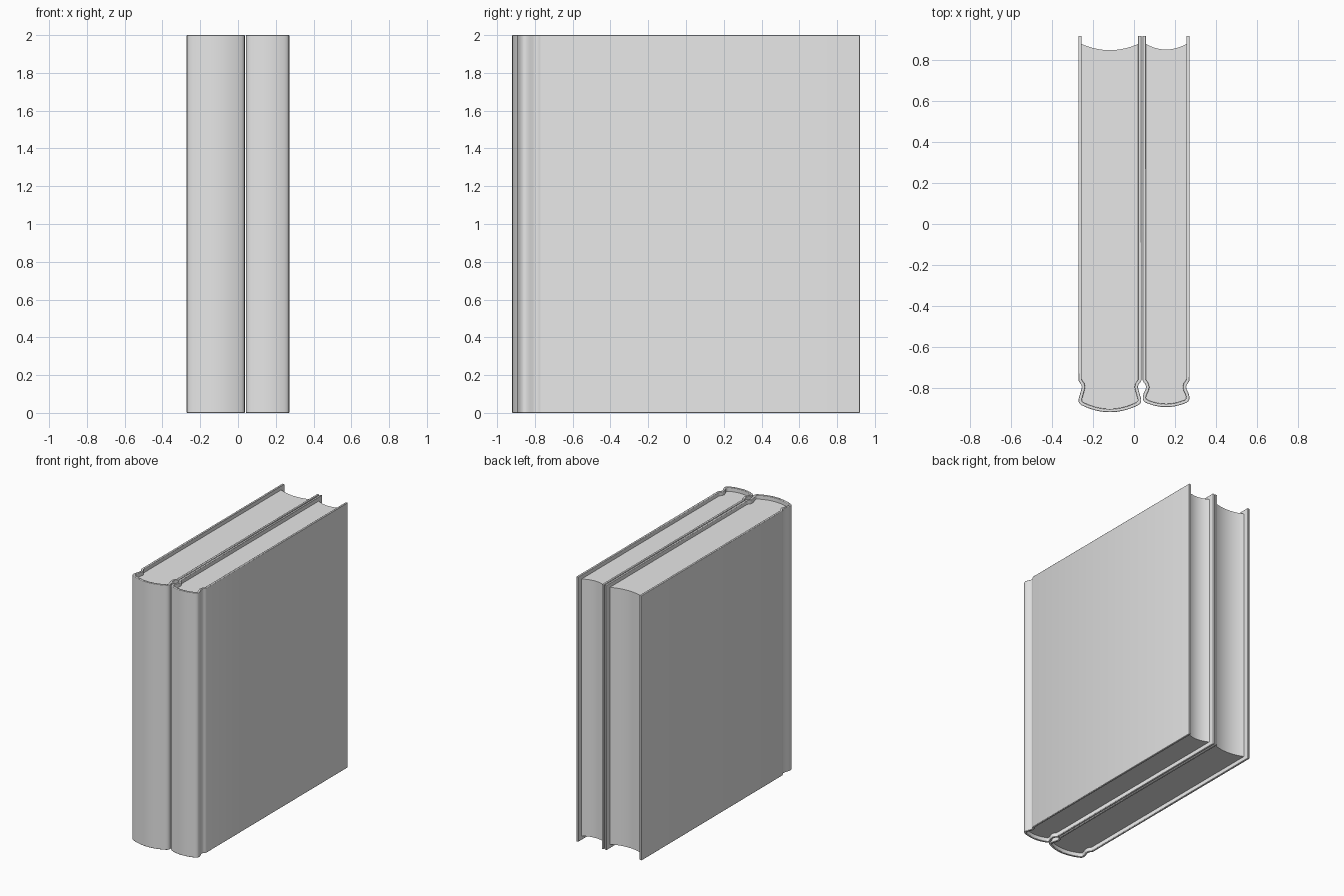
import bpy
import bmesh
import math
from mathutils import Vector

default_cube = bpy.data.objects.get("Cube")
if default_cube:
    bpy.data.objects.remove(default_cube, do_unlink=True)

HEIGHT = 2.0
BACK = 0.92       # free edge of the boards
THICK = 0.016     # cover thickness
RECESS = 0.03     # page block set in from the cover top and bottom

grey = bpy.data.materials.new("plain_grey")
grey.diffuse_color = (0.8, 0.8, 0.8, 1)
grey.use_nodes = True
grey.node_tree.nodes["Principled BSDF"].inputs["Base Color"].default_value = (0.8, 0.8, 0.8, 1)


def arc(half, y_edge, depth, steps=16):
    """Shallow parabola from +half to -half, bulging by depth towards -y."""
    xs = [half * (1 - 2 * i / steps) for i in range(steps + 1)]
    return [Vector((x, y_edge - depth * (1 - (x / half) ** 2))) for x in xs]


def cover_outline(half, front, depth):
    """Open outer line: board, hinge groove, shoulder, rounded spine, mirrored."""
    shoulder = front + depth
    side = [(0, BACK), (0, -0.765), (0.006, -0.775), (0.014, -0.785),
            (0.017, -0.797), (0.014, -0.81), (0.006, shoulder + 0.048),
            (0.001, shoulder + 0.03), (0.001, shoulder + 0.018),
            (0.006, shoulder + 0.008)]
    right = [Vector((half - inset, y)) for inset, y in side]
    left = [Vector((-p.x, p.y)) for p in reversed(right)]
    return right + arc(half - 0.016, shoulder, depth) + left


def offset_inward(line, dist):
    result = []
    for i, p in enumerate(line):
        a = (p - line[i - 1]).normalized() if i else None
        b = (line[i + 1] - p).normalized() if i < len(line) - 1 else None
        a, b = a or b, b or a
        tangent = (a + b).normalized()
        miter = dist / max(tangent.dot(a), 0.6)
        result.append(p + Vector((tangent.y, -tangent.x)) * miter)
    return result


def finish(bm, name, x):
    bmesh.ops.recalc_face_normals(bm, faces=bm.faces)
    mesh = bpy.data.meshes.new(name)
    bm.to_mesh(mesh)
    bm.free()
    mesh.materials.append(grey)
    obj = bpy.data.objects.new(name, mesh)
    bpy.context.collection.objects.link(obj)
    obj.location.x = x
    bpy.ops.object.select_all(action="DESELECT")
    obj.select_set(True)
    bpy.context.view_layer.objects.active = obj
    bpy.ops.object.shade_smooth_by_angle(angle=math.radians(40))
    return obj


def extrude_up(bm, faces, height):
    grown = bmesh.ops.extrude_face_region(bm, geom=faces)["geom"]
    verts = [g for g in grown if isinstance(g, bmesh.types.BMVert)]
    bmesh.ops.translate(bm, verts=verts, vec=(0, 0, height))


def make_book(name, x, half, front, depth, hollow):
    outer = cover_outline(half, front, depth)
    inner = offset_inward(outer, THICK)

    # Hard cover: a bent strip extruded to full height
    bm = bmesh.new()
    rows = [[bm.verts.new((p.x, p.y, 0)) for p in line] for line in (outer, inner)]
    faces = [bm.faces.new((rows[0][i], rows[0][i + 1], rows[1][i + 1], rows[1][i]))
             for i in range(len(outer) - 1)]
    extrude_up(bm, faces, HEIGHT)
    cover = finish(bm, name + "_cover", x)
    bevel = cover.modifiers.new("soft_edges", "BEVEL")
    bevel.width = 0.003
    bevel.segments = 2
    bevel.limit_method = "ANGLE"
    bevel.angle_limit = math.radians(60)

    # Page block: fills the cover, with a hollow fore edge
    bm = bmesh.new()
    fore_edge = arc(half - THICK, 0.88, hollow)
    profile = inner[1:-1] + list(reversed(fore_edge))
    face = bm.faces.new([bm.verts.new((p.x, p.y, RECESS)) for p in profile])
    extrude_up(bm, [face], HEIGHT - 2 * RECESS)
    finish(bm, name + "_pages", x)


make_book("thick_book", -0.118, 0.154, -0.92, 0.034, 0.03)
make_book("thin_book", 0.157, 0.115, -0.895, 0.021, 0.027)
